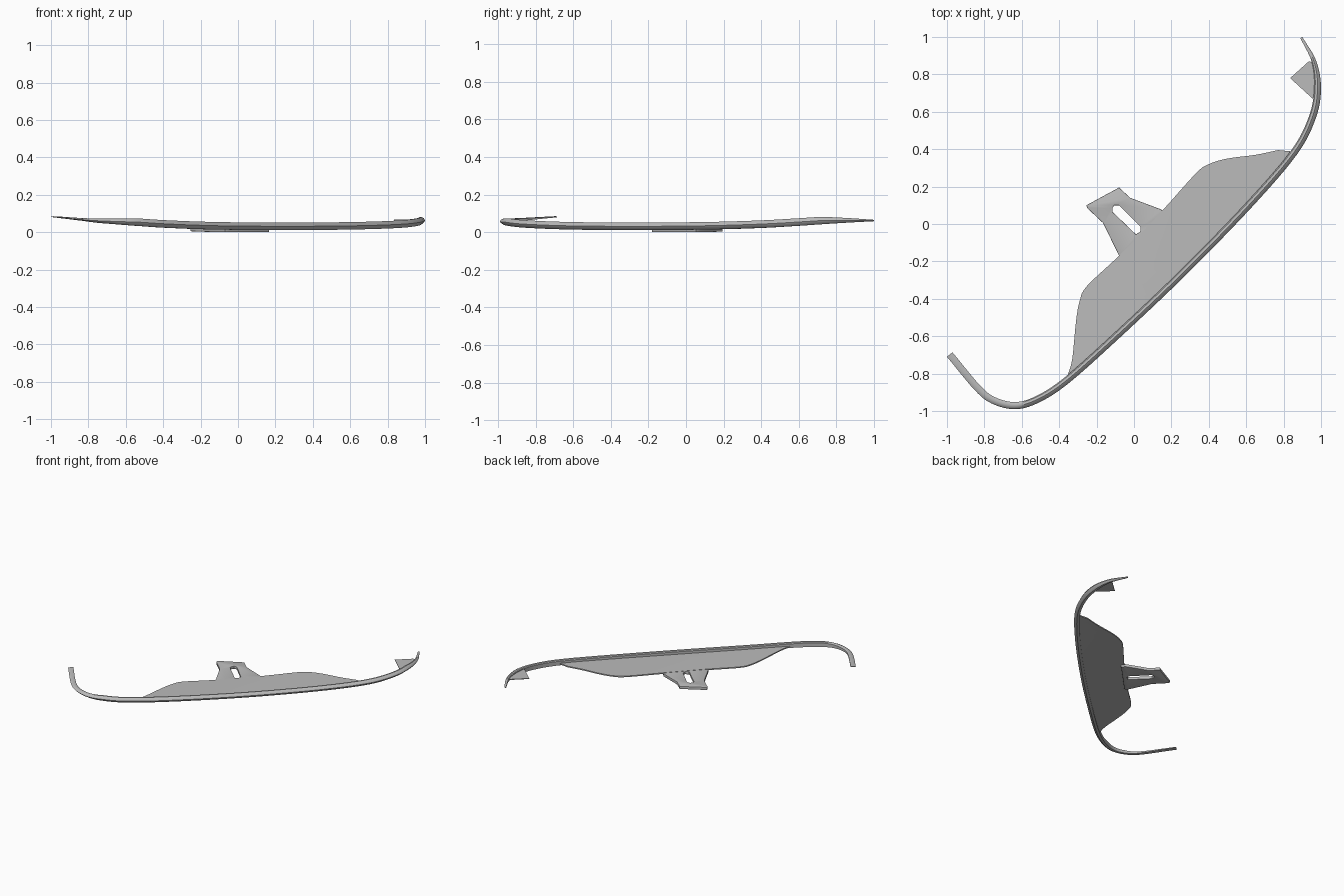
import bpy
import bmesh
from mathutils import Vector

cube = bpy.data.objects.get("Cube")
if cube:
    bpy.data.objects.remove(cube, do_unlink=True)

grey = bpy.data.materials.new("mid_grey")
grey.use_nodes = True
grey.diffuse_color = (0.5, 0.5, 0.5, 1)
grey.node_tree.nodes["Principled BSDF"].inputs["Base Color"].default_value = (0.5, 0.5, 0.5, 1)


def finish(name, mesh):
    """Link a mesh as a named part with the grey material and crisp smooth shading."""
    obj = bpy.data.objects.new(name, mesh)
    bpy.context.collection.objects.link(obj)
    mesh.materials.clear()
    mesh.materials.append(grey)
    bpy.ops.object.select_all(action="DESELECT")
    obj.select_set(True)
    bpy.context.view_layer.objects.active = obj
    bpy.ops.object.shade_smooth_by_angle(angle=0.6)
    return obj


def smooth_path(points, steps):
    """Catmull-Rom interpolation through points of any dimension."""
    pts = [Vector(p) for p in points]
    pts = [pts[0] * 2 - pts[1]] + pts + [pts[-1] * 2 - pts[-2]]
    result = []
    for a, b, c, d in zip(pts, pts[1:], pts[2:], pts[3:]):
        for i in range(steps):
            t = i / steps
            result.append((b * 2 + (c - a) * t + (a * 2 - b * 5 + c * 4 - d) * t ** 2
                           + (b * 3 - a - c * 3 + d) * t ** 3) / 2)
    return result + [pts[-2]]


def flat_part(name, outlines, thickness, height, bevel=0.0):
    """Extrude outlines (later ones are holes) and lift each vertex by height(x, y)."""
    curve = bpy.data.curves.new(name + "_outline", "CURVE")
    curve.dimensions = "2D"
    curve.fill_mode = "BOTH"
    curve.extrude = thickness / 2 - bevel
    curve.bevel_depth = bevel
    curve.bevel_resolution = 1
    curve.offset = -bevel
    for outline in outlines:
        spline = curve.splines.new("POLY")
        spline.points.add(len(outline) - 1)
        for point, co in zip(spline.points, outline):
            point.co = (co[0], co[1], 0, 1)
        spline.use_cyclic_u = True
    temp = bpy.data.objects.new(name + "_helper", curve)
    bpy.context.collection.objects.link(temp)
    graph = bpy.context.evaluated_depsgraph_get()
    mesh = bpy.data.meshes.new_from_object(temp.evaluated_get(graph))
    bpy.data.objects.remove(temp, do_unlink=True)
    bm = bmesh.new()
    bm.from_mesh(mesh)
    bmesh.ops.remove_doubles(bm, verts=bm.verts, dist=0.0001)
    bmesh.ops.recalc_face_normals(bm, faces=bm.faces)
    for v in bm.verts:
        v.co.z += height(v.co.x, v.co.y)
    bm.to_mesh(mesh)
    bm.free()
    return finish(name, mesh)


# Rim: outer edge with x, y, low height and high height
rim = smooth_path([
    (-1, -.71, .084), (-.85, -.89, .066), (-.76, -.96, .055),
    (-.64, -.99, .046), (-.52, -.96, .038), (-.36, -.86, .028),
    (-.1, -.63, .019), (.27, -.28, .016), (.63, .09, .019),
    (.87, .37, .027), (.97, .56, .037), (1, .72, .047),
    (.975, .87, .056), (.9, 1, .063)], 6)
last = len(rim) - 1
inner_edge = []
rings = []
bm = bmesh.new()
for i, p in enumerate(rim):
    along = rim[min(i + 1, last)] - rim[max(i - 1, 0)]
    inward = Vector((-along.y, along.x)).normalized()
    left = min(1, i / 24)
    right = min(1, (last - i) / 12)
    width = .012 + .026 * right
    tall = (.006 + .034 * left) * (.2 + .8 * right)
    # Bulging lip section, as inset across and rise up
    section = [(1, .0), (.5, .0), (.1, .3), (0, .5), (.15, .8), (.5, 1), (.85, .95), (1, .8)]
    rings.append([bm.verts.new((p.x + inward.x * width * u, p.y + inward.y * width * u,
                                p.z + tall * h)) for u, h in section])
    inner_edge.append((p.x + inward.x * width * .8, p.y + inward.y * width * .8))
for a, b in zip(rings, rings[1:]):
    for k in range(len(a)):
        n = (k + 1) % len(a)
        bm.faces.new((a[k], a[n], b[n], b[k]))
bm.faces.new(rings[0])
bm.faces.new(rings[-1])
bmesh.ops.recalc_face_normals(bm, faces=bm.faces)
mesh = bpy.data.meshes.new("front_rim")
bm.to_mesh(mesh)
bm.free()
finish("front_rim", mesh)

# Thin floor plate between the rim and its curved rear edge
rear = smooth_path([
    (.77, .395), (.65, .37), (.5, .35), (.4, .32), (.33, .27), (.15, .07),
    (-.07, -.16), (-.25, -.33), (-.29, -.41), (-.31, -.52), (-.33, -.72),
    (-.355, -.81)], 4)
front = [p for p in inner_edge if -.41 < p[0] and p[1] < .43 and p[0] < .86]
flat_part("floor_plate", [front + [(p.x, p.y) for p in rear]], .009,
          lambda x, y: .024 + .009 * (x + y) ** 2)

# Mounting bracket with a slot, rising slightly towards its free end
bracket = [(-.255, .1), (-.08, .195), (-.02, .14), (.145, .078), (.165, .052),
           (-.05, -.17), (-.07, -.18), (-.08, -.17), (-.165, .005), (-.25, .085)]
slot = [(-.115, .085), (-.105, .1), (-.08, .1), (.035, -.015), (.035, -.04),
        (.01, -.055), (-.115, .065)]
flat_part("mounting_bracket", [bracket, slot], .022,
          lambda x, y: .016 + .02 * max(0, y - x - .1), .003)

# Pointed tab inside the rear tip of the rim
flat_part("side_tab", [[(.955, .67), (.985, .73), (.965, .86), (.935, .87), (.835, .78)]],
          .005, lambda x, y: .07)

# Settle the whole model on the ground
parts = [o for o in bpy.context.scene.objects if o.type == "MESH"]
lowest = min(v.co.z for o in parts for v in o.data.vertices)
for o in parts:
    for v in o.data.vertices:
        v.co.z -= lowest
